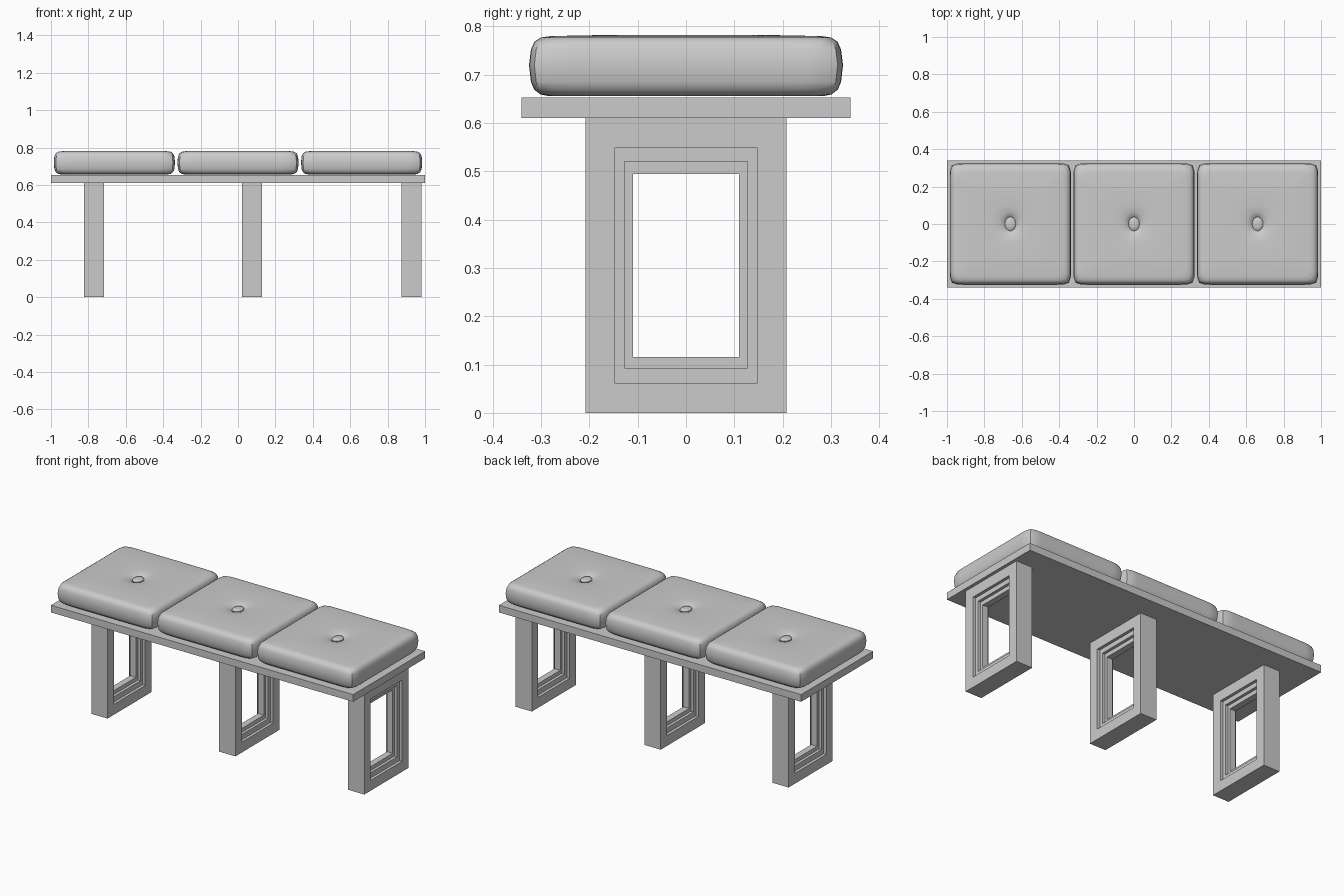
import bpy, bmesh, math

if "Cube" in bpy.data.objects:
    bpy.data.objects.remove(bpy.data.objects["Cube"])


def finish(bm, name, smooth=False):
    bmesh.ops.recalc_face_normals(bm, faces=bm.faces)
    mesh = bpy.data.meshes.new(name)
    bm.to_mesh(mesh)
    bm.free()
    obj = bpy.data.objects.new(name, mesh)
    bpy.context.collection.objects.link(obj)
    if smooth:
        bpy.ops.object.select_all(action='DESELECT')
        obj.select_set(True)
        bpy.context.view_layer.objects.active = obj
        bpy.ops.object.shade_smooth_by_angle(angle=math.radians(40))
    return obj


def bridge(bm, a, b):
    n = len(a)
    for i in range(n):
        j = (i + 1) % n
        bm.faces.new((a[i], a[j], b[j], b[i]))


# Seat board
bm = bmesh.new()
bmesh.ops.create_cube(bm, size=1)
for v in bm.verts:
    v.co.x *= 2.0
    v.co.y *= 0.68
    v.co.z = v.co.z * 0.043 + 0.6315
finish(bm, "seat_board")


# Frame legs: rectangular opening stepped inwards from both faces
RECTS = [(0.208, 0.0, 0.611), (0.148, 0.062, 0.548),
         (0.127, 0.093, 0.52), (0.11, 0.116, 0.495)]   # half width, bottom, top
DEPTHS = [0.0535, 0.036, 0.019]


def leg(name, cx):
    bm = bmesh.new()
    half = []
    for k, d in enumerate(DEPTHS):
        half += [(RECTS[k], d), (RECTS[k + 1], d)]
    rings = half + [(r, -d) for r, d in reversed(half)]
    loops = [[bm.verts.new((cx + d, y, z)) for y, z in
              ((-w, lo), (w, lo), (w, hi), (-w, hi))] for (w, lo, hi), d in rings]
    for i in range(len(loops)):
        bridge(bm, loops[i], loops[(i + 1) % len(loops)])
    finish(bm, name)


for side, cx in (("left", -0.771), ("middle", 0.075), ("right", 0.928)):
    leg(side + "_leg", cx)


# Cushions: stacked superellipse rings (half x, half y, z, squareness)
PROFILE = [
    (0.15, 0.15, 0.656, 6), (0.285, 0.285, 0.656, 16), (0.301, 0.301, 0.659, 18),
    (0.314, 0.314, 0.669, 20), (0.321, 0.321, 0.685, 20), (0.324, 0.325, 0.72, 20),
    (0.321, 0.321, 0.752, 20), (0.314, 0.314, 0.768, 20), (0.301, 0.301, 0.777, 18),
    (0.28, 0.28, 0.780, 16), (0.18, 0.18, 0.782, 6), (0.10, 0.10, 0.781, 2.5),
    (0.06, 0.065, 0.777, 2), (0.036, 0.044, 0.769, 2), (0.029, 0.037, 0.762, 2)]
BUTTON = [(0.028, 0.036, 0.760, 2), (0.029, 0.037, 0.768, 2),
          (0.022, 0.030, 0.774, 2), (0.010, 0.014, 0.776, 2)]


def stacked(name, cx, profile, count):
    bm = bmesh.new()
    loops = []
    for hx, hy, z, n in profile:
        loop = []
        for i in range(count):
            a = 2 * math.pi * i / count
            c, s = math.cos(a), math.sin(a)
            r = (abs(c) ** n + abs(s) ** n) ** (-1 / n)
            loop.append(bm.verts.new((cx + hx * r * c, hy * r * s, z)))
        loops.append(loop)
    for a, b in zip(loops, loops[1:]):
        bridge(bm, a, b)
    bm.faces.new(loops[0])
    bm.faces.new(loops[-1])
    finish(bm, name, smooth=True)


for side, cx in (("left", -0.661), ("middle", 0.0), ("right", 0.661)):
    stacked(side + "_cushion", cx, PROFILE, 96)
    stacked(side + "_button", cx, BUTTON, 24)
